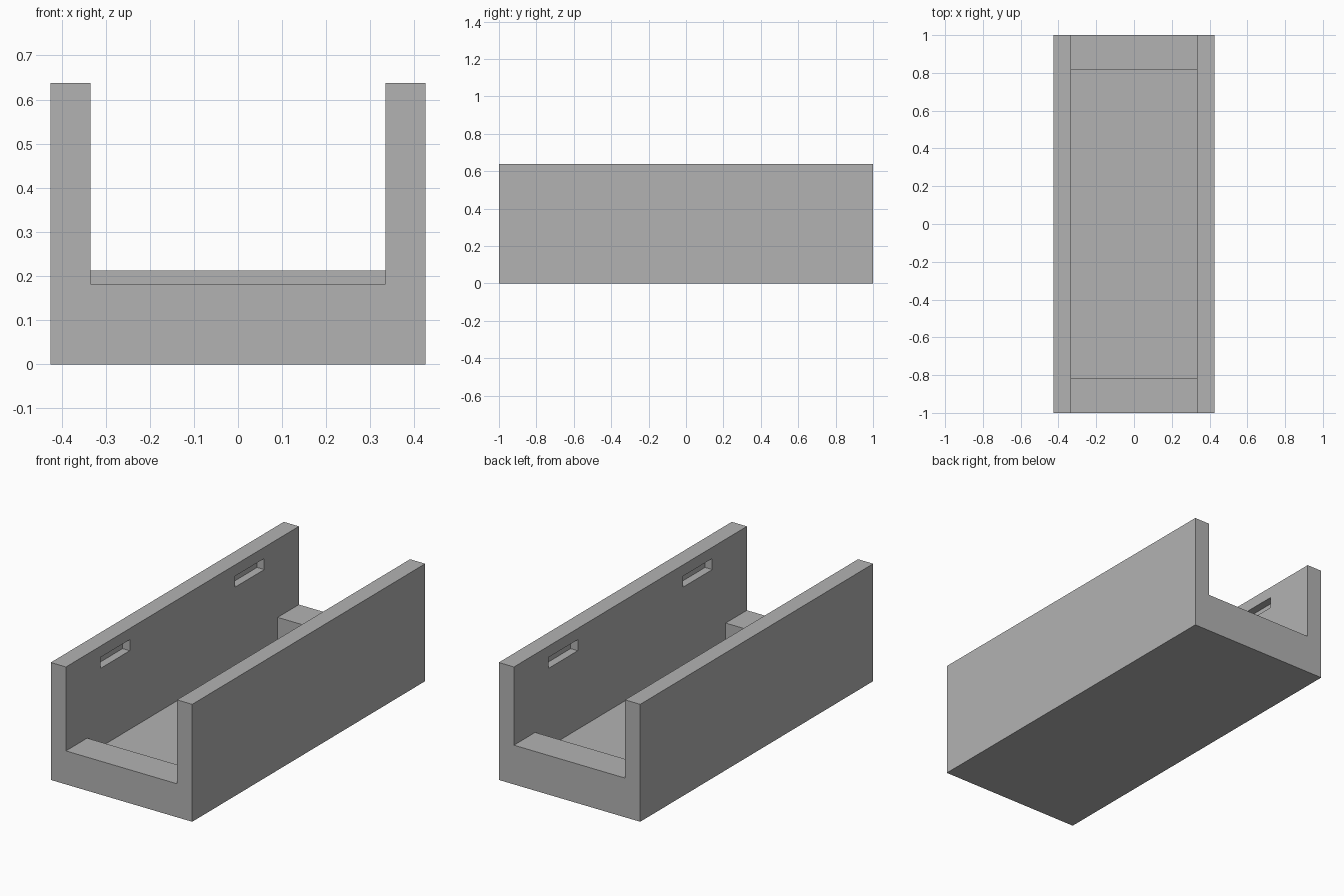
import bpy
import bmesh

default = bpy.data.objects.get("Cube")
if default:
    bpy.data.objects.remove(default, do_unlink=True)

# Overall dimensions
HALF_W, HALF_L, HEIGHT = 0.425, 1.0, 0.638
INNER_W = 0.334
FLOOR, FRONT_SILL, BACK_SILL = 0.09, 0.182, 0.213
SILL_Y = 0.818

grey = bpy.data.materials.new("plain_grey")
grey.use_nodes = True
colour = (0.45, 0.45, 0.45, 1)
grey.diffuse_color = colour
grey.node_tree.nodes["Principled BSDF"].inputs["Base Color"].default_value = colour


def side_profile(name, points, half_width):
    """Extrude a (y, z) outline across the width."""
    bm = bmesh.new()
    face = bm.faces.new([bm.verts.new((-half_width, y, z)) for y, z in points])
    result = bmesh.ops.extrude_face_region(bm, geom=[face])
    moved = [v for v in result["geom"] if isinstance(v, bmesh.types.BMVert)]
    bmesh.ops.translate(bm, verts=moved, vec=(2 * half_width, 0, 0))
    bmesh.ops.recalc_face_normals(bm, faces=bm.faces)
    mesh = bpy.data.meshes.new(name)
    bm.to_mesh(mesh)
    bm.free()
    mesh.materials.append(grey)
    obj = bpy.data.objects.new(name, mesh)
    bpy.context.collection.objects.link(obj)
    return obj


def rectangle(y0, y1, z0, z1):
    return [(y0, z0), (y1, z0), (y1, z1), (y0, z1)]


def cut(body, cutter):
    cutter.hide_render = True
    mod = body.modifiers.new("cut", "BOOLEAN")
    mod.operation = "DIFFERENCE"
    mod.solver = "EXACT"
    mod.object = cutter
    bpy.context.view_layer.objects.active = body
    bpy.ops.object.modifier_apply(modifier=mod.name)
    bpy.data.objects.remove(cutter, do_unlink=True)


# Solid block that becomes the open channel
channel = side_profile("channel_tray", rectangle(-HALF_L, HALF_L, 0, HEIGHT), HALF_W)

# Open channel with a sunken floor between a low front sill and a higher back sill
end, top = HALF_L + 0.1, HEIGHT + 0.1
void = [(-end, FRONT_SILL), (-SILL_Y, FRONT_SILL), (-SILL_Y, FLOOR),
        (SILL_Y, FLOOR), (SILL_Y, BACK_SILL), (end, BACK_SILL),
        (end, top), (-end, top)]
cut(channel, side_profile("channel_cutter", void, INNER_W))

# Shallow slots in the inner faces of both walls
for y in (-0.577, 0.577):
    slot = rectangle(y - 0.125, y + 0.125, 0.517, 0.577)
    cut(channel, side_profile("slot_cutter", slot, INNER_W + 0.043))
